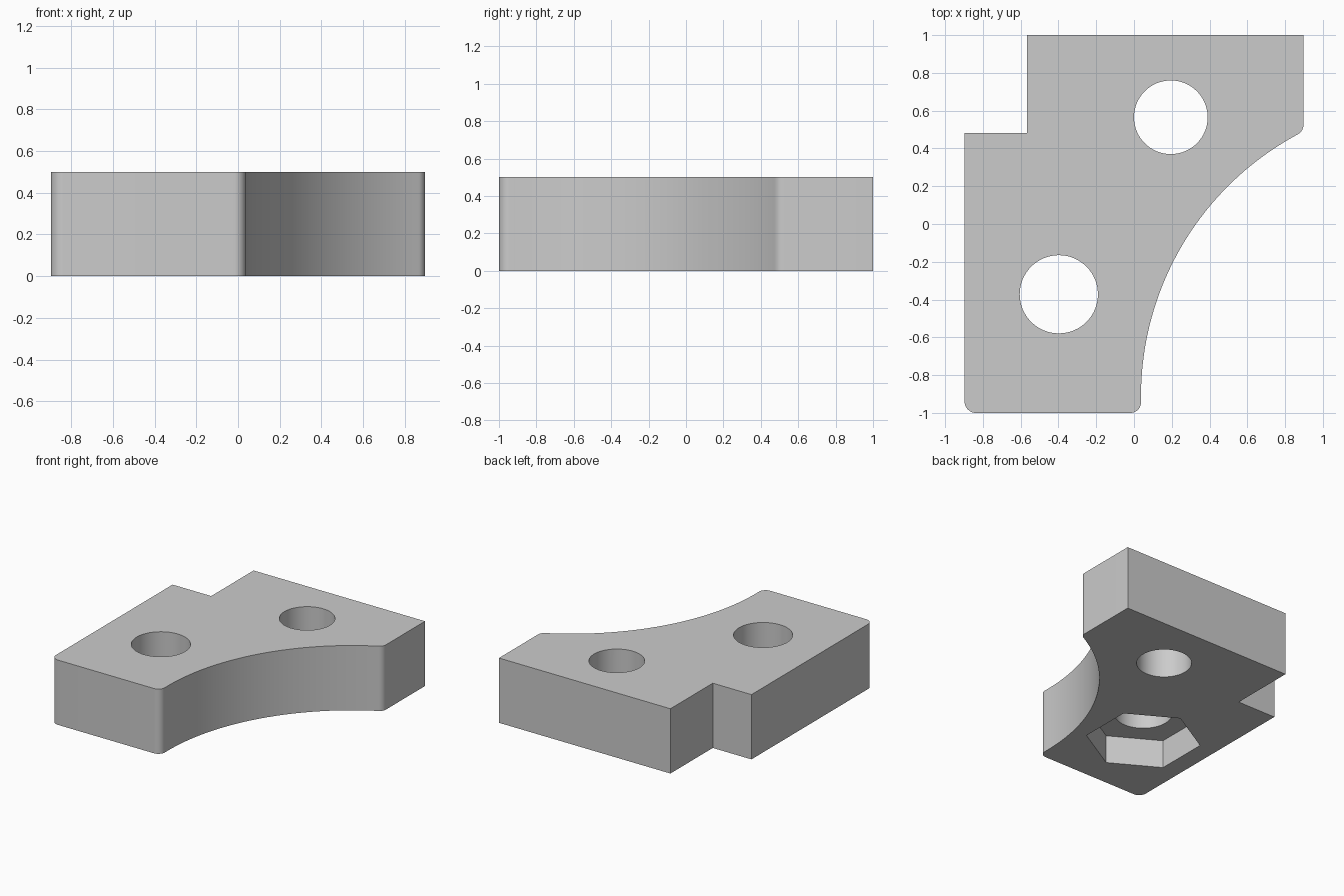
import bpy, bmesh
from math import sin, cos, pi, asin, sqrt, radians
from mathutils import Vector

cube = bpy.data.objects.get("Cube")
if cube:
    bpy.data.objects.remove(cube, do_unlink=True)

THICK = 0.5
HALF_W = 0.897
ARC_C, ARC_R = Vector((1.61, -0.912)), 1.573

grey = bpy.data.materials.new("plain_grey")
grey.use_nodes = True
colour = (0.6, 0.6, 0.6, 1)
grey.diffuse_color = colour
grey.node_tree.nodes["Principled BSDF"].inputs["Base Color"].default_value = colour


def fillet(prev, corner, nxt, radius, steps=8):
    """Round a profile corner with a tangent circular arc."""
    a, b = (prev - corner).normalized(), (nxt - corner).normalized()
    half = a.angle(b) / 2
    centre = corner + (a + b).normalized() * radius / sin(half)
    reach = radius * cos(half) / sin(half)
    start, end = corner + a * reach - centre, corner + b * reach - centre
    return [centre + start.lerp(end, i / steps).normalized() * radius
            for i in range(steps + 1)]


def prism(name, points, z0, z1):
    """Extrude a flat outline between two heights."""
    bm = bmesh.new()
    face = bm.faces.new([bm.verts.new((p[0], p[1], z0)) for p in points])
    top = bmesh.ops.extrude_face_region(bm, geom=[face])["geom"]
    bmesh.ops.translate(bm, vec=(0, 0, z1 - z0),
                        verts=[v for v in top if isinstance(v, bmesh.types.BMVert)])
    bmesh.ops.recalc_face_normals(bm, faces=bm.faces)
    mesh = bpy.data.meshes.new(name)
    bm.to_mesh(mesh)
    bm.free()
    mesh.materials.append(grey)
    obj = bpy.data.objects.new(name, mesh)
    bpy.context.collection.objects.link(obj)
    return obj


def ring(x, y, radius, sides, turn=0.0):
    return [(x + radius * cos(turn + 2 * pi * i / sides),
             y + radius * sin(turn + 2 * pi * i / sides)) for i in range(sides)]


# Bracket outline, counter-clockwise from the front left corner
fl, bl = Vector((-HALF_W, -1)), Vector((-HALF_W, 0.483))
fr = Vector((ARC_C.x - ARC_R, -1))
tip = Vector((HALF_W, ARC_C.y + sqrt(ARC_R ** 2 - (ARC_C.x - HALF_W) ** 2)))
back = Vector((HALF_W, 1))
radial = tip - ARC_C
tangent = Vector((-radial.y, radial.x))
outline = fillet(bl, fl, fr, 0.06)
outline += fillet(fl, fr, fr + Vector((0, 1)), 0.055)

# Concave side between the two rounded corners
first = asin((-0.92 - ARC_C.y) / ARC_R)
last = asin((0.465 - ARC_C.y) / ARC_R)
for i in range(49):
    t = first + (last - first) * i / 48
    outline.append(Vector((ARC_C.x - ARC_R * cos(t), ARC_C.y + ARC_R * sin(t))))
outline += fillet(tip + tangent, tip, back, 0.055)
outline += [back, Vector((-0.567, 1)), Vector((-0.567, 0.483)), bl]
bracket = prism("bracket_plate", outline, 0, THICK)

# Two through holes and the hexagonal nut pocket underneath
cutters = [
    prism("front_hole_cutter", ring(-0.398, -0.372, 0.207, 64), -0.1, THICK + 0.1),
    prism("back_hole_cutter", ring(0.195, 0.565, 0.195, 64), -0.1, THICK + 0.1),
    prism("nut_pocket_cutter", ring(-0.398, -0.372, 0.41, 6, pi / 6), -0.1, 0.22),
]
bpy.ops.object.select_all(action="DESELECT")
bpy.context.view_layer.objects.active = bracket
bracket.select_set(True)
for cutter in cutters:
    cutter.hide_render = True
    mod = bracket.modifiers.new(cutter.name, "BOOLEAN")
    mod.operation, mod.solver, mod.object = "DIFFERENCE", "EXACT", cutter
    bpy.ops.object.modifier_apply(modifier=mod.name)
for cutter in cutters:
    bpy.data.objects.remove(cutter, do_unlink=True)

bpy.ops.object.shade_smooth_by_angle(angle=radians(30))
